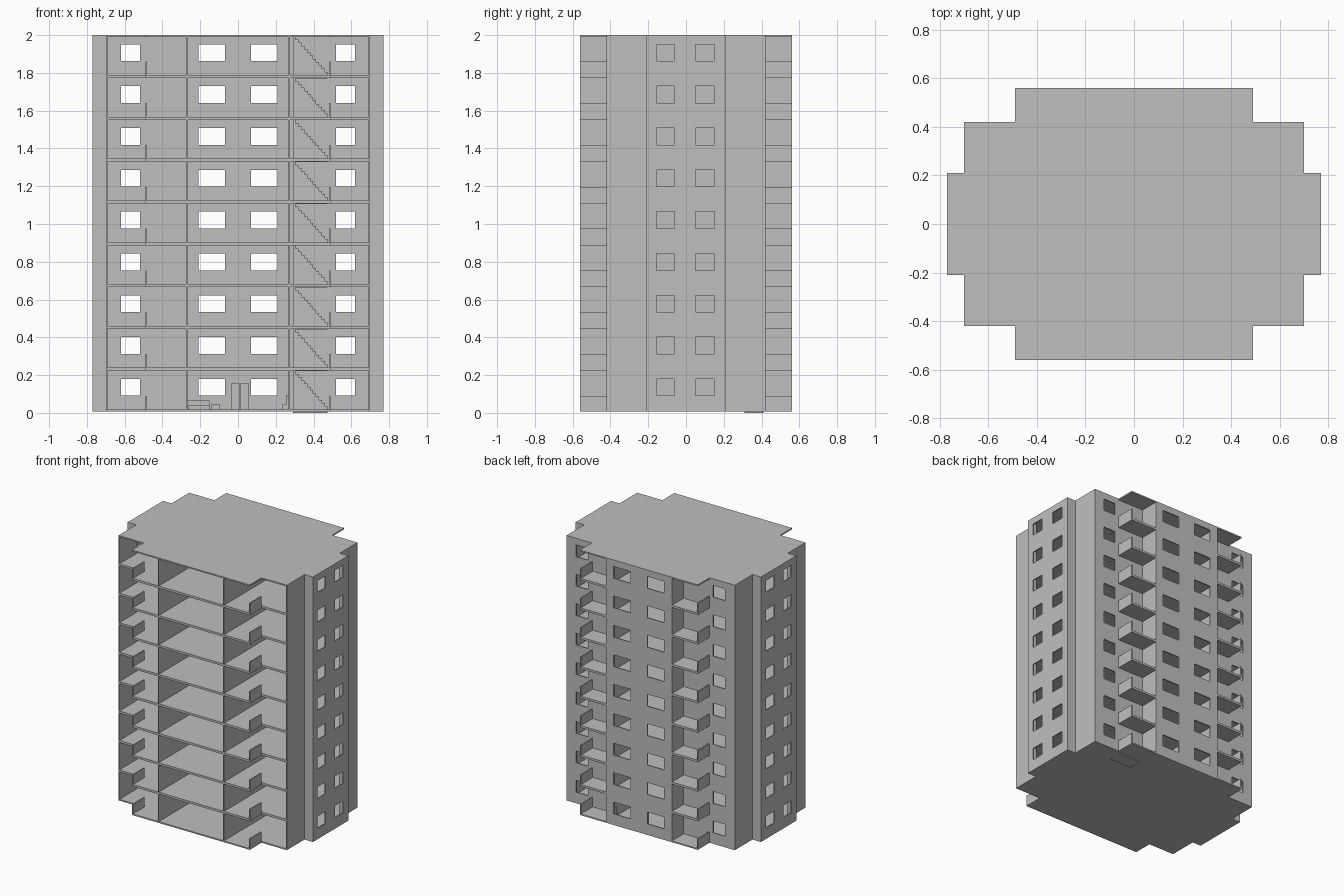
import bpy
import bmesh
from mathutils import Vector

default = bpy.data.objects.get("Cube")
if default:
    bpy.data.objects.remove(default, do_unlink=True)

FLOORS = 9
BASE = 0.008                       # underside of the building
PITCH = (2.0 - BASE) / FLOORS      # storey height
THICK = 0.008                      # wall thickness
FLOOR_TOP, CEILING = 0.01, PITCH - 0.006
SILL, HEAD = 0.083, 0.172          # window heights in a storey

concrete = bpy.data.materials.new("concrete grey")
concrete.use_nodes = True
GREY = (0.52, 0.52, 0.52, 1)
concrete.diffuse_color = GREY
concrete.node_tree.nodes["Principled BSDF"].inputs["Base Color"].default_value = GREY


def finish(name, bm):
    mesh = bpy.data.meshes.new(name)
    bm.to_mesh(mesh)
    bm.free()
    mesh.materials.append(concrete)
    obj = bpy.data.objects.new(name, mesh)
    bpy.context.collection.objects.link(obj)
    return obj


def stack(obj, count=FLOORS):
    """Repeat one storey's part up the building."""
    mod = obj.modifiers.new("storeys", "ARRAY")
    mod.count = count
    mod.use_relative_offset = False
    mod.use_constant_offset = True
    mod.constant_offset_displace = (0, 0, PITCH)


def extrude(name, points, depth):
    """Prism from a flat outline of 3D points."""
    bm = bmesh.new()
    face = bm.faces.new([bm.verts.new(p) for p in points])
    new = bmesh.ops.extrude_face_region(bm, geom=[face])["geom"]
    bmesh.ops.translate(bm, vec=depth,
                        verts=[v for v in new if isinstance(v, bmesh.types.BMVert)])
    bmesh.ops.recalc_face_normals(bm, faces=bm.faces)
    return finish(name, bm)


def box(name, x0, x1, y0, y1, z0, z1):
    ring = [(x0, y0, z0), (x1, y0, z0), (x1, y1, z0), (x0, y1, z0)]
    return extrude(name, ring, (0, 0, z1 - z0))


def wall(name, start, end, windows=(), top=CEILING, offset=-1):
    """Wall panel with window holes given as distances from its start."""
    a, b = Vector((*start, BASE)), Vector((*end, BASE))
    along = (b - a).normalized()
    us = sorted({0, (b - a).length, *[u for w in windows for u in w]})
    zs = [FLOOR_TOP, SILL, HEAD, top] if windows else [FLOOR_TOP, top]
    bm = bmesh.new()
    grid = [[bm.verts.new(a + along * u + Vector((0, 0, z))) for z in zs] for u in us]
    for i in range(len(us) - 1):
        mid = (us[i] + us[i + 1]) / 2
        for j in range(len(zs) - 1):
            if j == 1 and any(w[0] < mid < w[1] for w in windows):
                continue
            bm.faces.new((grid[i][j], grid[i + 1][j], grid[i + 1][j + 1], grid[i][j + 1]))
    obj = finish(name, bm)
    solid = obj.modifiers.new("thickness", "SOLIDIFY")
    solid.thickness = THICK
    solid.offset = offset
    stack(obj)


# Floor slabs and roof share one stepped outline
quarter = [(0.77, 0.21), (0.70, 0.21), (0.70, 0.42), (0.49, 0.42), (0.49, 0.56)]
half = quarter + [(-x, y) for x, y in reversed(quarter)]
outline = half + [(x, -y) for x, y in reversed(half)]


def slab(name, z0, z1):
    return extrude(name, [(x, y, z0) for x, y in outline], (0, 0, z1 - z0))


slab("ground_slab", BASE, BASE + FLOOR_TOP)
stack(slab("floor_slabs", BASE + PITCH - 0.006, BASE + PITCH + FLOOR_TOP), FLOORS - 1)
slab("roof_slab", 1.99, 2.0)

# Back wall of the projecting centre bay
wall("back_centre_wall", (0.275, 0.56), (-0.275, 0.56), [(0.065, 0.205), (0.345, 0.485)])

# Parts that mirror on both sides
for s, side in ((1, "left"), (-1, "right")):
    def run(name, p, q, windows=(), **kw):
        """Mirror a wall, keeping its outer face outward."""
        if s < 0:
            length = (Vector(p) - Vector(q)).length
            p, q = (-q[0], q[1]), (-p[0], p[1])
            windows = [(length - w1, length - w0) for w0, w1 in windows]
        wall(side + "_" + name, p, q, windows, **kw)

    run("back_wall", (0.70, 0.42), (0.275, 0.42), [(0.08, 0.18)])
    run("cross_wall", (0.275, -0.56), (0.275, 0.56))
    run("side_front_wall", (0.70, -0.42), (0.70, -0.21))
    run("side_back_wall", (0.70, 0.21), (0.70, 0.42))
    run("bay_wall", (0.77, -0.21), (0.77, 0.21), [(0.055, 0.15), (0.26, 0.36)])
    run("bay_front_return", (0.70, -0.21), (0.77, -0.21))
    run("bay_back_return", (0.77, 0.21), (0.70, 0.21))
    run("front_balcony_parapet", (0.49, -0.56), (0.49, -0.42), top=0.082)
    run("back_balcony_parapet", (0.49, 0.42), (0.49, 0.56), top=0.082)

# Stair flight against the back wall
STEPS = 12
run_x, rise = 0.185 / STEPS, (CEILING - FLOOR_TOP) / STEPS
profile = [(0.29, 0.0), (0.475, 0.0)]
for i in range(STEPS):
    x, z = 0.475 - i * run_x, BASE + FLOOR_TOP + (i + 1) * rise
    profile += [(x, z), (x - run_x, z)]
stack(extrude("stairs", [(x, 0.31, z) for x, z in profile], (0, 0.10, 0)))

# Ground floor furniture
G = BASE + FLOOR_TOP
box("sofa_seat", -0.265, -0.15, 0.20, 0.36, G, 0.04)
box("sofa_back", -0.27, -0.15, 0.36, 0.39, G, 0.065)
box("low_table", -0.14, -0.095, 0.22, 0.32, G, 0.045)
for name, x0, x1 in (("wardrobe_right_door", -0.037, 0.008), ("wardrobe_left_door", 0.012, 0.057)):
    box(name, x0, x1, 0.49, 0.55, G, 0.155)
box("chair_seat", 0.235, 0.267, 0.46, 0.52, G, 0.045)
box("chair_back", 0.255, 0.267, 0.46, 0.52, 0.045, 0.095)
